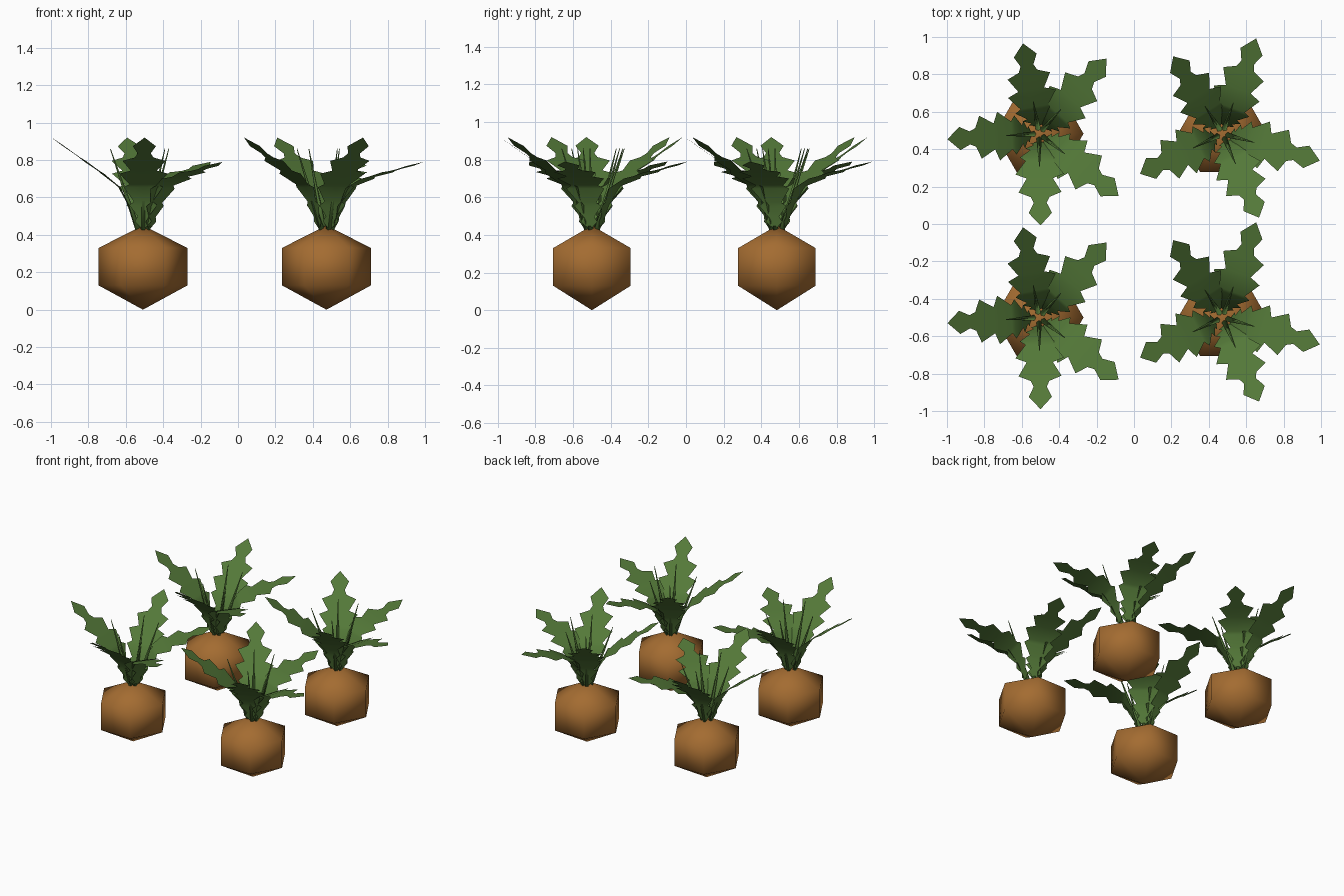
import bpy, bmesh, math
from mathutils import Vector, Matrix

if "Cube" in bpy.data.objects:
    bpy.data.objects.remove(bpy.data.objects["Cube"])


def material(name, colour):
    m = bpy.data.materials.new(name)
    m.diffuse_color = (*colour, 1)
    m.use_nodes = True
    m.node_tree.nodes["Principled BSDF"].inputs["Base Color"].default_value = m.diffuse_color
    return m


BROWN = material("root brown", (0.37, 0.15, 0.031))
GREEN = material("leaf green", (0.088, 0.19, 0.04))

# Side curves (radius, height) of the two kinds of leaf
TALL = [(.04, .425), (.075, .55), (.12, .65), (.22, .73), (.49, .92)]
LOW = [(.04, .425), (.08, .55), (.14, .66), (.25, .71), (.54, .79)]

# Saw-toothed outline: (fraction of length, half width)
TEETH = [(0, 0), (.07, .045), (.11, .03), (.2, .075), (.23, .05), (.355, .105),
         (.39, .075), (.52, .13), (.56, .07), (.69, .115), (.735, .05),
         (.79, .035), (.885, .062), (1, 0)]

# Heading in degrees and side curve of each leaf
LEAVES = [(100, TALL), (48, LOW), (-38, LOW), (-89, TALL), (183.5, TALL)]


def along(curve, f):
    """Point at fraction f of a polyline's length."""
    pts = [Vector((r, 0, z)) for r, z in curve]
    left = f * sum((b - a).length for a, b in zip(pts, pts[1:]))
    for a, b in zip(pts, pts[1:]):
        step = (b - a).length
        if left <= step:
            return a.lerp(b, left / step)
        left -= step
    return pts[-1]


def finish(bm, name, mat, place, angle=None):
    me = bpy.data.meshes.new(name)
    bm.to_mesh(me)
    bm.free()
    me.materials.append(mat)
    ob = bpy.data.objects.new(name, me)
    ob.matrix_world = place
    bpy.context.collection.objects.link(ob)
    me.shade_smooth()
    return ob


def root(place):
    # Six-sided bulb: two rings closed by a point at each end
    bm = bmesh.new()
    rings = [[bm.verts.new((.238 * math.cos(i * math.pi / 3),
                            .238 * math.sin(i * math.pi / 3), z)) for i in range(6)]
             for z in (.13, .33)]
    bottom, top = bm.verts.new((0, 0, 0)), bm.verts.new((0, 0, .45))
    for i in range(6):
        j = (i + 1) % 6
        bm.faces.new((rings[0][i], rings[0][j], rings[1][j], rings[1][i]))
        bm.faces.new((rings[0][j], rings[0][i], bottom))
        bm.faces.new((rings[1][i], rings[1][j], top))
    finish(bm, "root", BROWN, place)


def leaf(place, curve):
    # Toothed blade: a midrib with a strip on both sides
    bm = bmesh.new()
    rows = []
    for f, w in TEETH:
        p = along(curve, f)
        mid = bm.verts.new(p)
        if w:
            rows.append((bm.verts.new(p + Vector((0, w, 0))), mid,
                         bm.verts.new(p - Vector((0, w, 0)))))
        else:
            rows.append((mid, mid, mid))
    for a, b in zip(rows, rows[1:]):
        for k in (0, 1):
            corners = list(dict.fromkeys((a[k], a[k + 1], b[k + 1], b[k])))
            bm.faces.new(corners)
    bmesh.ops.recalc_face_normals(bm, faces=bm.faces)
    if sum(f.normal.z for f in bm.faces) < 0:
        bmesh.ops.reverse_faces(bm, faces=bm.faces)
    finish(bm, "leaf", GREEN, place)


def stalk(place):
    # Thin tapering stalk that pokes up through the blade
    a, b = Vector((.025, 0, .42)), Vector((.175, 0, .86))
    bm = bmesh.new()
    turn = (b - a).to_track_quat('Z', 'Y').to_matrix().to_4x4()
    bmesh.ops.create_cone(bm, cap_ends=True, segments=5, radius1=.016, radius2=.002,
                          depth=(b - a).length,
                          matrix=Matrix.Translation((a + b) / 2) @ turn)
    finish(bm, "stalk", GREEN, place)


# Four plants in a square, the right pair with its leaves turned
for x, turn in ((-.508, 0), (.473, 22.5)):
    for y in (-.5, .483):
        spot = Matrix.Translation((x, y, 0))
        root(spot)
        for heading, curve in LEAVES:
            place = spot @ Matrix.Rotation(math.radians(heading + turn), 4, 'Z')
            leaf(place, curve)
            stalk(place)
